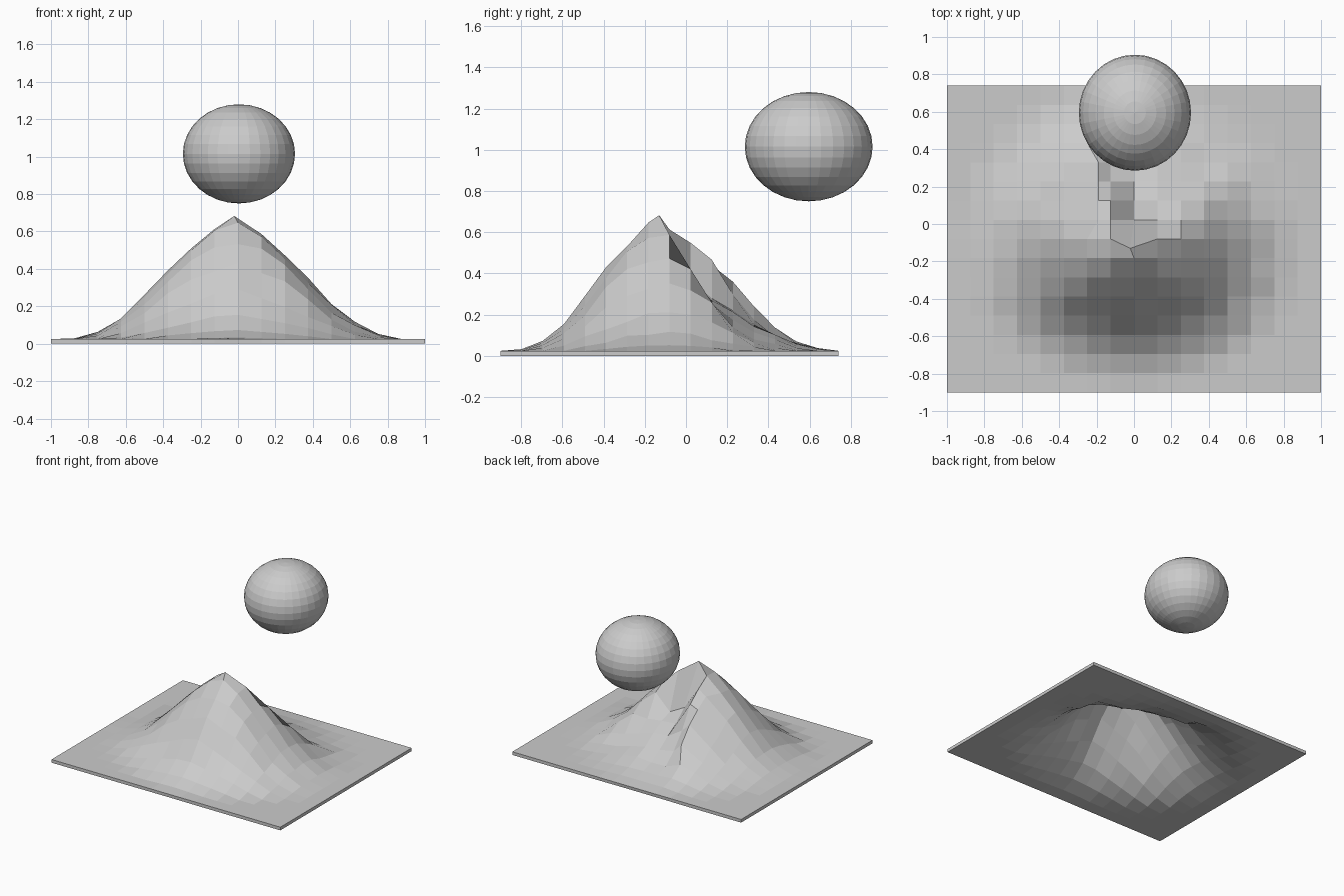
import bpy, bmesh, math, random

if "Cube" in bpy.data.objects:
    bpy.data.objects.remove(bpy.data.objects["Cube"])
random.seed(4)

grey = bpy.data.materials.new("plain grey")
grey.diffuse_color = (0.6, 0.6, 0.6, 1)
grey.use_nodes = True
grey.node_tree.nodes["Principled BSDF"].inputs["Base Color"].default_value = grey.diffuse_color

# slope profile: distance from the peak (0..1) -> height above the base sheet
PROFILE = [(0, .66), (.12, .60), (.23, .51), (.30, .46), (.46, .315),
           (.65, .14), (.83, .04), (1, 0)]
BASE = 0.025
N = 16


def slope(t):
    for (a, h), (b, k) in zip(PROFILE, PROFILE[1:]):
        if t <= b:
            return h + (k - h) * (t - a) / (b - a)
    return 0.0


def ramp(a, b, v):
    v = min(1, max(0, (v - a) / (b - a)))
    return v * v * (3 - 2 * v)


def height(x, y):
    dx, dy = x + 0.02, y + 0.13
    t = math.hypot(dx / 0.87, dy / (0.86 if dy > 0 else 0.69))
    ang = math.degrees(math.atan2(dy, dx))
    # breach in the back, between a left and a right spur
    gully = ramp(34, 48, ang) * (1 - ramp(100, 112, ang)) * ramp(0.04, 0.22, t)
    h = slope(t) * (1 - 0.45 * gully)
    # light ribs down the sides
    return h * (1 + 0.05 * math.sin(math.radians(ang * 7)) * ramp(0.2, 0.5, t))


# mountain: a raised thin sheet, hollow below
bm = bmesh.new()
bmesh.ops.create_grid(bm, x_segments=N, y_segments=N, size=1)
for v in bm.verts:
    x, y = v.co.x, -0.08 + 0.82 * v.co.y
    if abs(x + 0.25) < 0.01 and -0.05 < y < 0.35:
        x += 0.06                      # sharpen the left spur
    if abs(x) < 0.01 and abs(y + 0.08) < 0.01:
        x, y = -0.02, -0.13            # summit
    h = height(x, y)
    if h > 0.05:
        h += random.uniform(-0.008, 0.008)
    v.co = (x, y, BASE + h)
me = bpy.data.meshes.new("mountain")
bm.to_mesh(me)
bm.free()
mountain = bpy.data.objects.new("mountain", me)
bpy.context.collection.objects.link(mountain)
me.materials.append(grey)
mod = mountain.modifiers.new("thickness", 'SOLIDIFY')
mod.thickness = BASE
mod.offset = -1

# floating ball behind the summit
bpy.ops.mesh.primitive_uv_sphere_add(segments=32, ring_count=16, radius=1,
                                     location=(0.005, 0.595, 1.015))
ball = bpy.context.object
ball.name = "ball"
ball.scale = (0.30, 0.31, 0.265)
ball.data.materials.append(grey)
